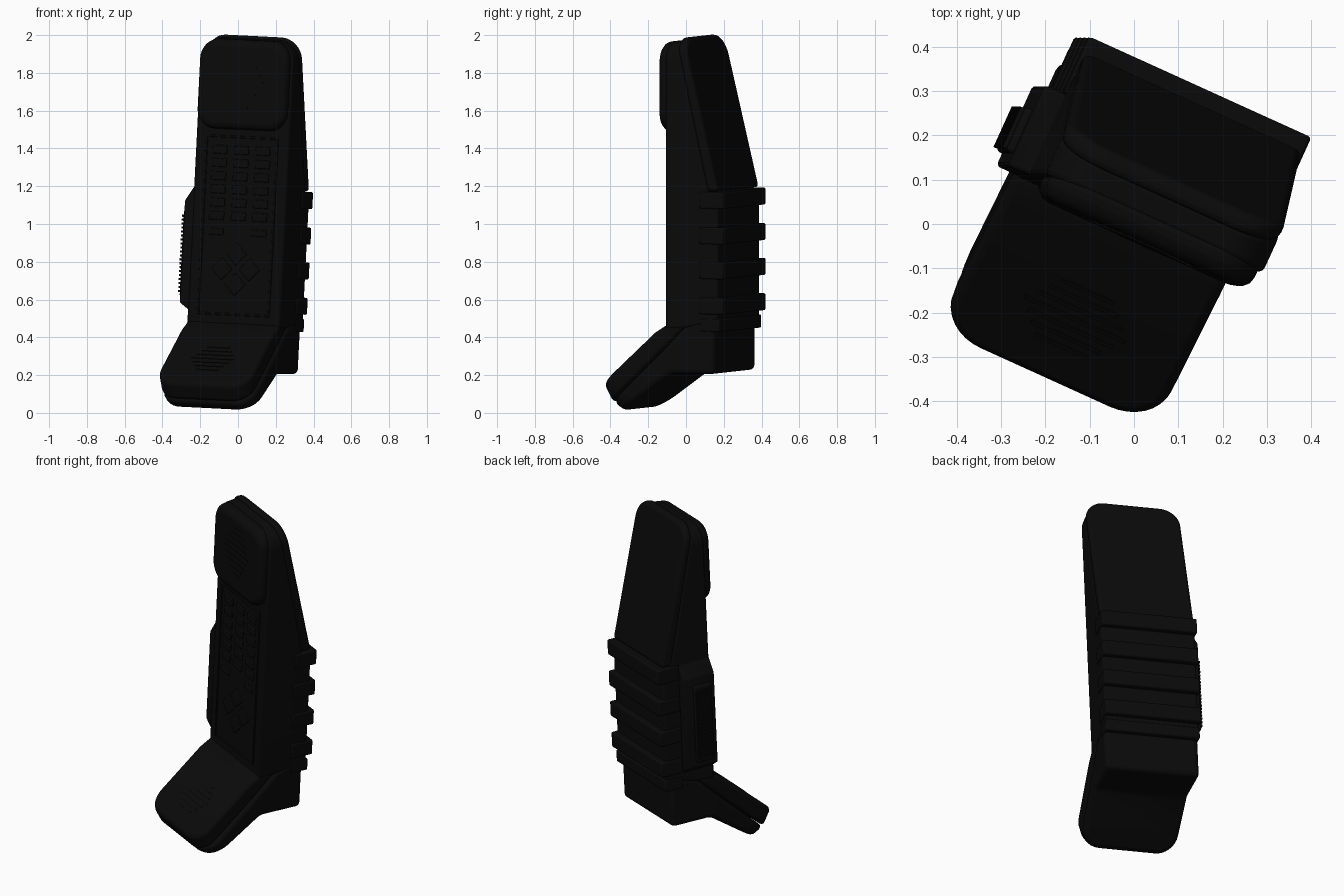
import bpy, bmesh, math
from mathutils import Matrix, Vector

cube = bpy.data.objects.get("Cube")
if cube:
    bpy.data.objects.remove(cube, do_unlink=True)

black = bpy.data.materials.new("black_plastic")
black.use_nodes = True
colour = (0.003, 0.003, 0.003, 1)
black.diffuse_color = colour
black.node_tree.nodes["Principled BSDF"].inputs["Base Color"].default_value = colour

# The whole handset is turned and leans slightly to its left
POSE = (Matrix.Translation((0, 0, 1)) @ Matrix.Rotation(math.radians(2.9), 4, 'Y')
        @ Matrix.Rotation(math.radians(-24.4), 4, 'Z') @ Matrix.Translation((0, 0, -1)))
HALF = 0.27


def finish(bm, name, bevel=0.0, segments=3):
    bmesh.ops.recalc_face_normals(bm, faces=bm.faces)
    mesh = bpy.data.meshes.new(name)
    bm.to_mesh(mesh)
    bm.free()
    mesh.materials.append(black)
    ob = bpy.data.objects.new(name, mesh)
    bpy.context.collection.objects.link(ob)
    ob.matrix_world = POSE
    if bevel:
        mod = ob.modifiers.new("soft_edges", 'BEVEL')
        mod.width, mod.segments = bevel, segments
        mod.limit_method, mod.angle_limit = 'ANGLE', math.radians(25)
    bpy.ops.object.select_all(action='DESELECT')
    ob.select_set(True)
    bpy.context.view_layer.objects.active = ob
    bpy.ops.object.shade_smooth_by_angle(angle=math.radians(35))
    return ob


def prism(bm, points, offset):
    """Extrude a planar loop of points by an offset."""
    offset = Vector(offset)
    low = [bm.verts.new(p) for p in points]
    high = [bm.verts.new(Vector(p) + offset) for p in points]
    n = len(points)
    bm.faces.new(low)
    bm.faces.new(high[::-1])
    for i in range(n):
        j = (i + 1) % n
        bm.faces.new((low[i], low[j], high[j], high[i]))
    return low, high


def slab(name, profile, half=HALF, rounded=(), radius=0.11, bevel=0.02):
    """Side profile across the width; listed profile edges get round ends."""
    bm = bmesh.new()
    rows = prism(bm, [(-half, y, z) for y, z in profile], (2 * half, 0, 0))
    edges = [bm.edges.get((row[i], row[(i + 1) % len(row)]))
             for row in rows for i in rounded]
    if edges:
        bmesh.ops.bevel(bm, geom=edges, offset=radius, segments=8,
                        profile=0.5, affect='EDGES', clamp_overlap=True)
    return finish(bm, name, bevel)


def box(bm, centre, size, tilt=0.0):
    m = (Matrix.Translation(centre) @ Matrix.Rotation(tilt, 4, 'X')
         @ Matrix.Diagonal((*size, 1)))
    bmesh.ops.create_cube(bm, size=1, matrix=m)


# Main shells
slab("front_shell", [(0, 0.45), (0, 1.975), (0.07, 1.985), (0.252, 1.185),
                     (0.252, 0.49), (0.1, 0.46)], rounded=[1], bevel=0.014)
slab("battery_pack", [(0.058, 1.998), (0.105, 1.998), (0.306, 1.19), (0.242, 1.19)],
     rounded=[0], bevel=0.018)
slab("grip_back", [(0.2, 0.5), (0.2, 1.185), (0.306, 1.185), (0.306, 0.5)], bevel=0.012)
slab("mouthpiece", [(0.003, 0.478), (-0.065, 0.435), (-0.388, 0.145),
                    (-0.335, 0.052), (0, 0.36), (0.12, 0.475)],
     rounded=[2], bevel=0.022)
slab("base_shell", [(0.284, 0.505), (0.284, 0.222), (0.03, 0.218), (-0.265, 0.01),
                    (-0.33, 0.05), (0, 0.36), (0.11, 0.47), (0.19, 0.505)],
     rounded=[3], bevel=0.025)
slab("earpiece", [(-0.048, 1.5), (-0.048, 1.968), (0.03, 1.982), (0.03, 1.5)],
     half=0.258, rounded=[1, 3], radius=0.1, bevel=0.032)

# Grip ribs across the back
bm = bmesh.new()
for z in (1.143, 0.955, 0.77, 0.583):
    box(bm, (0, 0.27, z), (0.552, 0.14, 0.09))
box(bm, (0, 0.26, 0.48), (0.545, 0.112, 0.07))
finish(bm, "grip_ribs", 0.008, 2)

# Side control on the right flank
bm = bmesh.new()
prism(bm, [(-0.26, 0, 0.53), (-0.318, 0, 0.57), (-0.318, 0, 1.11), (-0.26, 0, 1.2)],
      (0, 0.2, 0))
finish(bm, "side_panel", 0.008, 2)

bm = bmesh.new()
box(bm, (-0.32, 0.085, 0.83), (0.03, 0.11, 0.46))
finish(bm, "side_button", 0.01, 3)
bm = bmesh.new()
for i in range(20):
    box(bm, (-0.337, 0.085, 0.63 + i * 0.021), (0.014, 0.1, 0.011))
finish(bm, "side_button_ridges")

# Keypad border
bm = bmesh.new()
for x in (-0.205, 0.205):
    box(bm, (x, 0, 0.99), (0.012, 0.01, 0.94))
for z in (0.52, 1.46):
    box(bm, (0, 0, z), (0.422, 0.01, 0.012))
finish(bm, "keypad_border", 0.003, 2)

# Number keys, small keys and four-way keys
bm = bmesh.new()
for row in range(6):
    for x in (-0.125, 0, 0.125):
        box(bm, (x, 0, 1.39 - row * 0.07), (0.085, 0.016, 0.045))
for x in (-0.125, 0.125):
    box(bm, (x, 0, 0.955), (0.085, 0.016, 0.035))
for quarter in range(4):
    turn = Matrix.Rotation(quarter * math.pi / 2, 3, 'Y')
    points = [turn @ Vector(p) + Vector((0, 0, 0.76))
              for p in ((0, -0.008, 0.02), (0.06, -0.008, 0.08),
                        (0, -0.008, 0.14), (-0.06, -0.008, 0.08))]
    prism(bm, points, (0, 0.016, 0))
finish(bm, "keys", 0.004, 2)

# Speaker and microphone grilles
bm = bmesh.new()
slope = math.atan2(0.29, 0.323)
for i in range(-4, 5):
    box(bm, (0, -0.048, 1.755 + i * 0.035), (0.25 - abs(i) * 0.04, 0.006, 0.01))
for i in range(-3, 4):
    s = i * 0.03
    box(bm, (0, -0.235 + s * math.cos(slope), 0.283 + s * math.sin(slope)),
        (0.25 - abs(i) * 0.04, 0.01, 0.006), slope)
finish(bm, "grilles")
